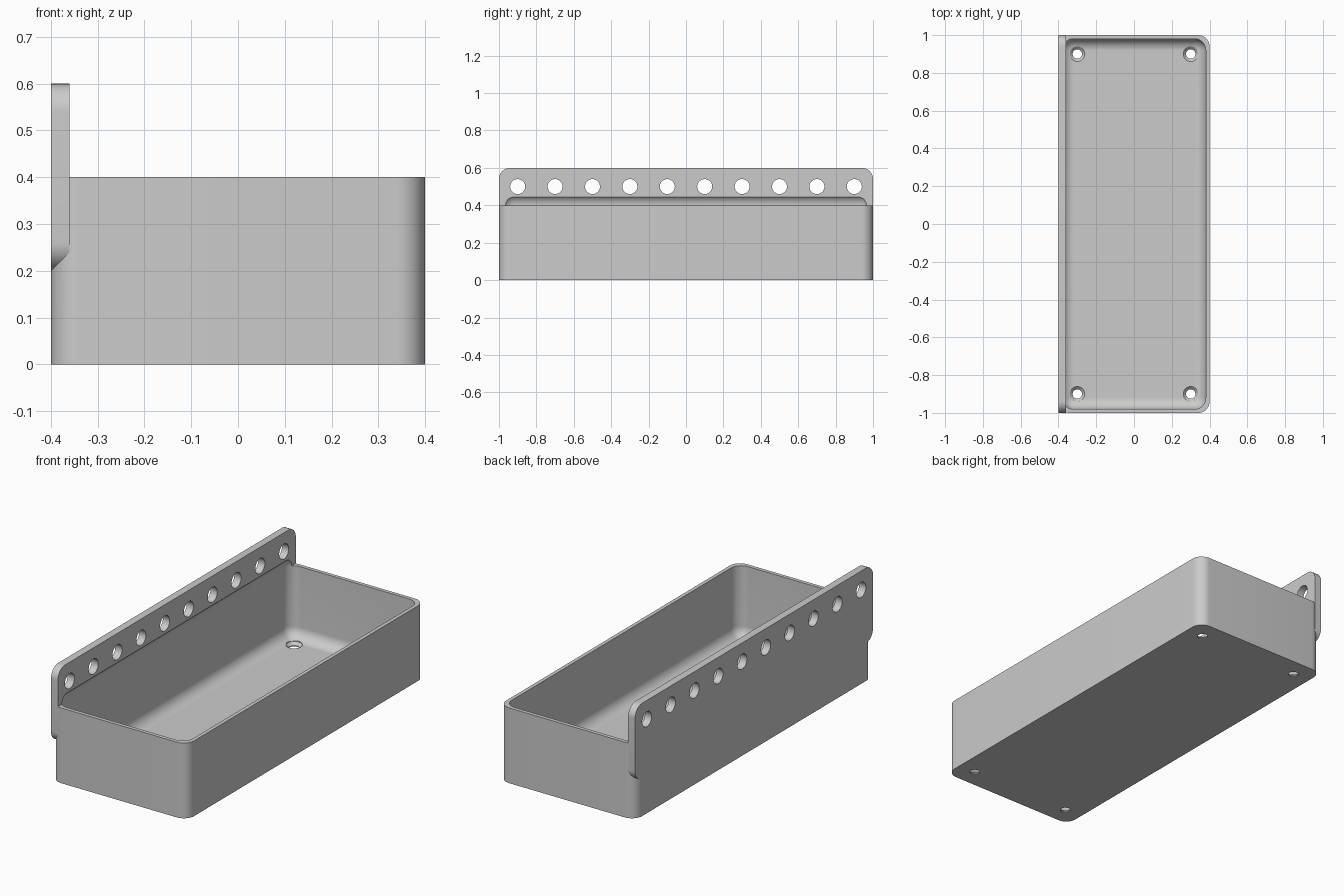
import bpy, bmesh
from mathutils import Matrix, Vector

cube = bpy.data.objects.get("Cube")
if cube:
    bpy.data.objects.remove(cube)

R = 0.06      # shared rounding radius
WALL = 0.02

grey = bpy.data.materials.new("plain_grey")
grey.use_nodes = True
colour = (0.6, 0.6, 0.6, 1)
grey.diffuse_color = colour
grey.node_tree.nodes["Principled BSDF"].inputs["Base Color"].default_value = colour


def finish(bm, name):
    bmesh.ops.recalc_face_normals(bm, faces=bm.faces)
    mesh = bpy.data.meshes.new(name)
    bm.to_mesh(mesh)
    bm.free()
    mesh.materials.append(grey)
    obj = bpy.data.objects.new(name, mesh)
    bpy.context.collection.objects.link(obj)
    return obj


def rounded_box(name, low, high, axes):
    """Box between two corners, rounding the edges parallel to the given axes."""
    low, high = Vector(low), Vector(high)
    bm = bmesh.new()
    bmesh.ops.create_cube(bm, size=1)
    bmesh.ops.scale(bm, vec=high - low, verts=bm.verts)
    bmesh.ops.translate(bm, vec=(low + high) / 2, verts=bm.verts)
    edges = []
    for e in bm.edges:
        d = e.verts[1].co - e.verts[0].co
        if any(abs(d[a]) > 0.001 for a in axes):
            edges.append(e)
    bmesh.ops.bevel(bm, geom=edges, offset=R, segments=12, profile=0.5, affect='EDGES')
    return finish(bm, name)


def add_cone(bm, centre, r1, r2, depth, rot=None):
    m = Matrix.Translation(centre) @ (rot or Matrix())
    bmesh.ops.create_cone(bm, cap_ends=True, segments=40, radius1=r1, radius2=r2,
                          depth=depth, matrix=m)


def combine(obj, other, operation):
    mod = obj.modifiers.new(operation.lower(), 'BOOLEAN')
    mod.object, mod.operation, mod.solver = other, operation, 'EXACT'
    bpy.context.view_layer.objects.active = obj
    bpy.ops.object.modifier_apply(modifier=mod.name)
    bpy.data.objects.remove(other)


# Tray body with rounded upright corners
tray = rounded_box("tray", (-0.4, -1, 0), (0.4, 1, 0.4), [2])

# Hanging plate, rounded at its four corners, sloped along the lower inside edge
plate = rounded_box("plate", (-0.4, -1, 0.2), (-0.36, 1, 0.6), [0])
bm = bmesh.new()
bm.from_mesh(plate.data)
cut = bmesh.ops.bisect_plane(bm, geom=bm.verts[:] + bm.edges[:] + bm.faces[:],
                             plane_co=(-0.4, 0, 0.2001), plane_no=(1, 0, -1),
                             clear_outer=True)
bmesh.ops.holes_fill(bm, edges=[g for g in cut["geom_cut"]
                                if isinstance(g, bmesh.types.BMEdge)])
bmesh.ops.recalc_face_normals(bm, faces=bm.faces)
bm.to_mesh(plate.data)
bm.free()
combine(tray, plate, 'UNION')

# Cavity, rounded on every edge, biting slightly into the plate
cavity = rounded_box("cavity", (-0.4 + WALL, -1 + WALL, WALL),
                     (0.4 - WALL, 1 - WALL, 0.46), [0, 1, 2])
combine(tray, cavity, 'DIFFERENCE')

# Row of hanging holes through the plate
bm = bmesh.new()
for i in range(10):
    add_cone(bm, (-0.38, -0.9 + 0.2 * i, 0.5), 0.04, 0.04, 0.1,
             Matrix.Rotation(1.5707963, 4, 'Y'))
combine(tray, finish(bm, "plate_holes"), 'DIFFERENCE')

# Countersunk screw holes in the floor
corners = [(x, y) for x in (-0.3, 0.3) for y in (-0.9, 0.9)]
for r1, r2, z, depth in ((0.025, 0.025, 0, 0.1), (0.025, 0.04, 0.0125, 0.015),
                         (0.04, 0.04, 0.0395, 0.04)):
    bm = bmesh.new()
    for x, y in corners:
        add_cone(bm, (x, y, z), r1, r2, depth)
    combine(tray, finish(bm, "screw_holes"), 'DIFFERENCE')

bpy.ops.object.select_all(action='DESELECT')
tray.select_set(True)
bpy.context.view_layer.objects.active = tray
bpy.ops.object.shade_smooth_by_angle(angle=0.5)
